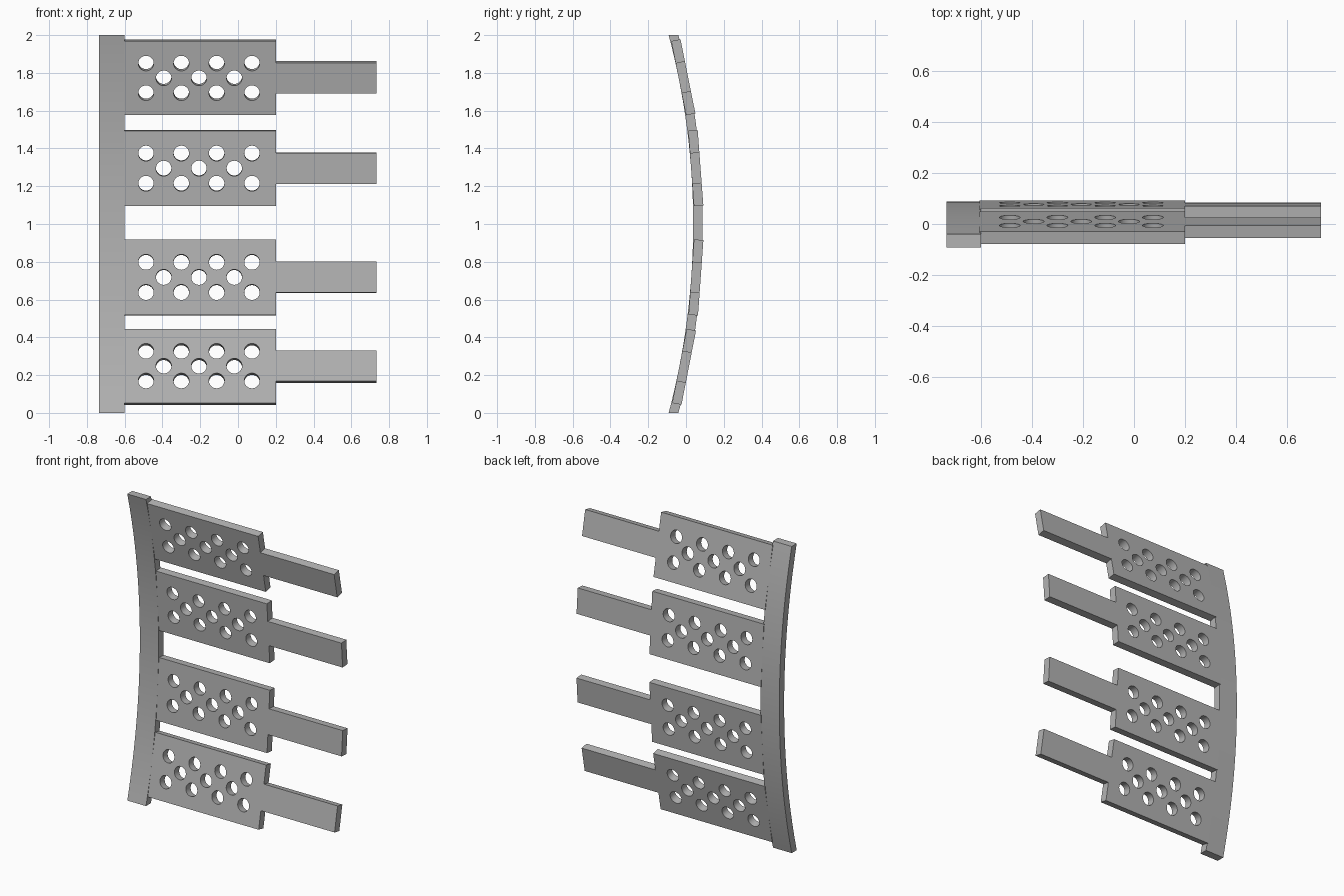
import bpy, bmesh
from math import sin, cos, asin, sqrt, pi

cube = bpy.data.objects.get("Cube")
if cube:
    bpy.data.objects.remove(cube)

GREY = (0.45, 0.45, 0.45, 1)
metal = bpy.data.materials.new("plain_grey")
metal.use_nodes = True
metal.diffuse_color = GREY
metal.node_tree.nodes["Principled BSDF"].inputs["Base Color"].default_value = GREY

THICK = 0.05
R_IN = 3.92                      # concave front face of the spine
R_OUT = R_IN + THICK
R_MID = R_IN + THICK / 2
CENTRE_Y = 0.038 - R_IN          # axis of the arc lies in front of the model


def extruded(name, loops, depth, location, rotation):
    """Fill 2D loops (inner ones become holes), extrude, and keep as a mesh."""
    curve = bpy.data.curves.new(name, "CURVE")
    curve.dimensions = "2D"
    curve.fill_mode = "BOTH"
    curve.extrude = depth / 2
    for loop in loops:
        spline = curve.splines.new("POLY")
        spline.points.add(len(loop) - 1)
        for point, (u, v) in zip(spline.points, loop):
            point.co = (u, v, 0, 1)
        spline.use_cyclic_u = True
    temp = bpy.data.objects.new(name + "_outline", curve)
    bpy.context.collection.objects.link(temp)
    bpy.context.view_layer.update()
    graph = bpy.context.evaluated_depsgraph_get()
    mesh = bpy.data.meshes.new_from_object(temp.evaluated_get(graph))
    bpy.data.objects.remove(temp)

    # weld walls to caps
    bm = bmesh.new()
    bm.from_mesh(mesh)
    bmesh.ops.remove_doubles(bm, verts=bm.verts, dist=0.0001)
    bmesh.ops.recalc_face_normals(bm, faces=bm.faces)
    bm.to_mesh(mesh)
    bm.free()

    mesh.name = name
    mesh.materials.clear()
    mesh.materials.append(metal)
    obj = bpy.data.objects.new(name, mesh)
    obj.location, obj.rotation_euler = location, rotation
    bpy.context.collection.objects.link(obj)
    bpy.ops.object.select_all(action="DESELECT")
    obj.select_set(True)
    bpy.context.view_layer.objects.active = obj
    bpy.ops.object.shade_smooth_by_angle(angle=pi / 6)
    return obj


def circle(u, v, radius, sides=32):
    return [(u + radius * cos(2 * pi * i / sides), v + radius * sin(2 * pi * i / sides))
            for i in range(sides)]


# curved spine, cut level at both ends
STEPS = 48
heights = [2 * i / STEPS for i in range(STEPS + 1)]


def arc(radius):
    return [(CENTRE_Y + sqrt(radius ** 2 - (z - 1) ** 2), z) for z in heights]


LEFT, JOIN, SHOULDER, TIP = -0.735, -0.60, 0.20, 0.732
extruded("spine", [arc(R_OUT) + arc(R_IN)[::-1]], JOIN - LEFT,
         ((LEFT + JOIN) / 2, 0, 0), (pi / 2, 0, pi / 2))

# perforated plate with a narrow tab, in one outline
HALF, TAB = 0.2, 0.082
START = JOIN - 0.005
outline = [(START, -HALF), (SHOULDER, -HALF), (SHOULDER, -TAB), (TIP, -TAB),
           (TIP, TAB), (SHOULDER, TAB), (SHOULDER, HALF), (START, HALF)]
PITCH, ROW, FIRST, RADIUS = 0.187, 0.08, -0.487, 0.041
holes = [circle(FIRST + PITCH * i, side * ROW, RADIUS) for i in range(4) for side in (-1, 1)]
holes += [circle(FIRST + PITCH * (i + 0.5), 0, RADIUS) for i in range(3)]

# four plates, each tangent to the arc
for label, z in (("top", 1.777), ("upper", 1.296), ("lower", 0.717), ("bottom", 0.244)):
    tilt = asin((z - 1) / R_MID)
    extruded(label + "_plate", [outline] + holes, THICK,
             (0, CENTRE_Y + R_MID * cos(tilt), z), (pi / 2 + tilt, 0, 0))
